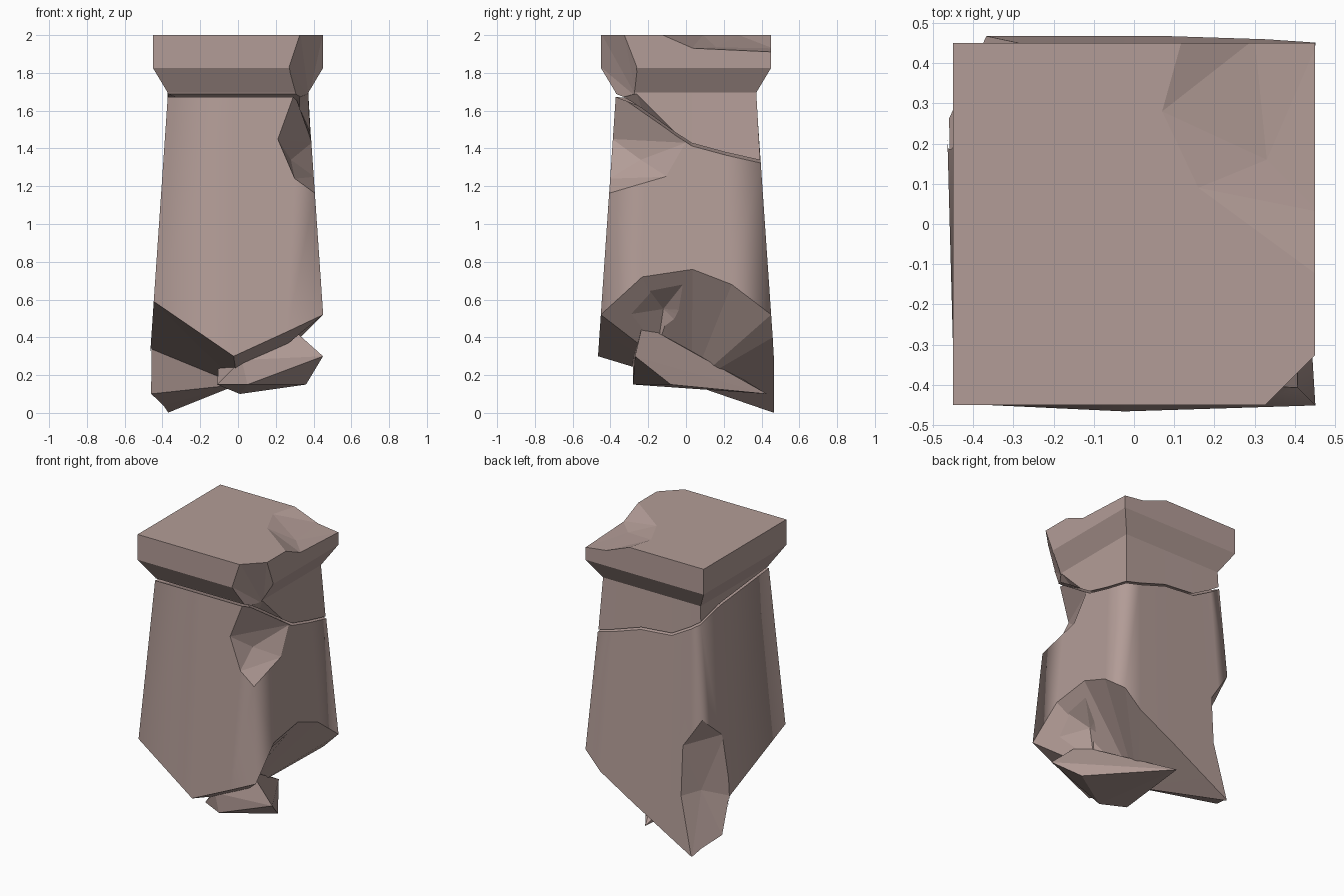
import bpy, bmesh
from mathutils import Vector

stone = bpy.data.materials.new("stone")
stone.diffuse_color = (0.45, 0.335, 0.31, 1)

# Stations around the square section: u, v, height of crack, height of broken foot
STATIONS = [
    (-1, -1, 1.68, 0.59), (-0.05, -1, 1.68, 0.30), (0.57, -1, 1.68, 0.43),
    (1, -1, 1.68, 0.52), (1, -0.53, 1.57, 0.72), (1, 0.08, 1.42, 0.76),
    (1, 0.55, 1.37, 0.68), (1, 1, 1.33, 0.52), (0.72, 1, 1.36, 0.40),
    (0.18, 1, 1.43, 0.26), (-0.42, 1, 1.45, 0.10), (-0.8, 1, 1.53, 0.0),
    (-1, 1, 1.58, 0.02), (-1, 0.57, 1.62, 0.10), (-1, 0.4, 1.63, 0.34),
]


def finish(name, bm):
    bmesh.ops.recalc_face_normals(bm, faces=bm.faces)
    mesh = bpy.data.meshes.new(name)
    bm.to_mesh(mesh)
    bm.free()
    obj = bpy.data.objects.new(name, mesh)
    bpy.context.collection.objects.link(obj)
    mesh.materials.append(stone)
    return obj


def loft(name, rings, low_centre, high_centre, smooth=False):
    """Skin rings from bottom to top; fan each end to a centre point (or flat)."""
    bm = bmesh.new()
    loops = [[bm.verts.new(p) for p in ring] for ring in rings]
    n = len(loops[0])
    for a, b in zip(loops, loops[1:]):
        for i in range(n):
            j = (i + 1) % n
            bm.faces.new((a[i], a[j], b[j], b[i])).smooth = smooth
    for loop, centre in ((loops[0], low_centre), (loops[-1], high_centre)):
        if centre is None:
            bm.faces.new(loop)
        else:
            c = bm.verts.new(centre)
            for i in range(n):
                bm.faces.new((loop[i], loop[(i + 1) % n], c))
    return finish(name, bm)


def hull(name, points):
    bm = bmesh.new()
    for p in points:
        bm.verts.new(p)
    res = bmesh.ops.convex_hull(bm, input=bm.verts)
    loose = {g for g in res["geom_interior"] if isinstance(g, bmesh.types.BMVert)}
    bmesh.ops.delete(bm, geom=list(loose), context='VERTS')
    return finish(name, bm)


def chip(target, name, points):
    cutter = hull(name, points)
    cutter.hide_render = True
    cutter.display_type = 'WIRE'
    mod = target.modifiers.new(name, 'BOOLEAN')
    mod.operation = 'DIFFERENCE'
    mod.solver = 'EXACT'
    mod.object = cutter


def half(z):
    return min(0.467, 0.372 + (1.68 - z) * 0.068)


def point(u, v, h, z):
    return Vector((u * h, v * h, z))


# Broken, slightly tapered shaft
shaft = loft("shaft",
             [[point(u, v, half(b), b) for u, v, c, b in STATIONS],
              [point(u, v, half(c), c - 0.007) for u, v, c, b in STATIONS]],
             (0, 0.03, 0.15), (0, 0, 1.53), smooth=True)

# Capital with neck, splayed moulding and square slab
capital = loft("capital",
               [[point(u, v, half(c) - 0.003, c + 0.008) for u, v, c, b in STATIONS]] +
               [[point(u, v, h, z) for u, v, c, b in STATIONS]
                for h, z in ((0.372, 1.695), (0.45, 1.825), (0.45, 2.0))],
               (0, 0, 1.545), None)

# Jagged wedge left hanging under the break
hull("broken_wedge", [
    (0.26, -0.23, 0.47), (0.45, -0.27, 0.30), (0.36, -0.08, 0.15),
    (0.05, -0.28, 0.15), (-0.11, -0.20, 0.15), (0.02, 0.25, 0.20),
    (0.01, 0.43, 0.10), (-0.10, 0.10, 0.30), (0.02, -0.28, 0.28)])

# Hollow above the wedge on the right side
chip(shaft, "side_hollow", [
    (0.46, -0.24, 0.71), (0.45, 0.04, 0.75), (0.46, 0.42, 0.52), (0.46, -0.44, 0.50),
    (0.26, -0.12, 0.55), (0.36, 0.36, 0.36), (0.20, -0.15, 0.35), (0.25, 0.20, 0.25),
    (0.6, -0.24, 0.71), (0.6, 0.04, 0.75), (0.6, 0.42, 0.4), (0.6, -0.44, 0.4)])

# Chip out of the top at the back right corner
chip(capital, "top_chip", [
    (0.12, 0.46, 2.0), (0.07, 0.28, 2.0), (0.16, 0.09, 2.0), (0.46, -0.13, 2.0),
    (0.33, 0.16, 1.935), (0.46, 0.03, 1.93), (0.46, 0.46, 1.91), (0.30, 0.46, 1.93),
    (0.1, 0.5, 2.1), (0.05, 0.28, 2.1), (0.15, 0.07, 2.1), (0.5, -0.16, 2.1),
    (0.6, 0.6, 1.9), (0.6, 0.6, 2.1)])

# Chips down the front right corner
chip(capital, "capital_chip", [
    (0.33, -0.45, 2.01), (0.45, -0.33, 2.01), (0.27, -0.45, 1.83),
    (0.45, -0.26, 1.83), (0.30, -0.375, 1.67), (0.375, -0.26, 1.67),
    (0.6, -0.6, 1.6), (0.6, -0.6, 2.05)])
chip(capital, "neck_chip", [
    (0.36, -0.38, 1.69), (0.375, -0.26, 1.69), (0.392, 0.0, 1.435),
    (0.30, -0.36, 1.66), (0.25, -0.2, 1.5), (0.45, -0.4, 1.69), (0.45, -0.4, 1.4),
    (0.45, -0.26, 1.69), (0.45, 0.0, 1.42)])
chip(shaft, "shaft_chip", [
    (0.30, -0.375, 1.70), (0.365, -0.27, 1.62), (0.21, -0.39, 1.45),
    (0.30, -0.405, 1.24), (0.41, -0.41, 1.16), (0.405, -0.10, 1.25),
    (0.39, 0.0, 1.43), (0.28, -0.24, 1.34),
    (0.5, -0.5, 1.18), (0.5, -0.5, 1.72)])

# Long chip at the back left foot
chip(shaft, "foot_chip", [
    (-0.42, 0.42, 0.95), (-0.27, 0.44, 0.73), (-0.27, 0.46, 0.39),
    (-0.37, 0.467, -0.01), (-0.467, 0.26, 0.08), (-0.46, 0.18, 0.34),
    (-0.44, 0.20, 0.77), (-0.34, 0.32, 0.40),
    (-0.55, 0.55, -0.05), (-0.55, 0.55, 0.85)])
